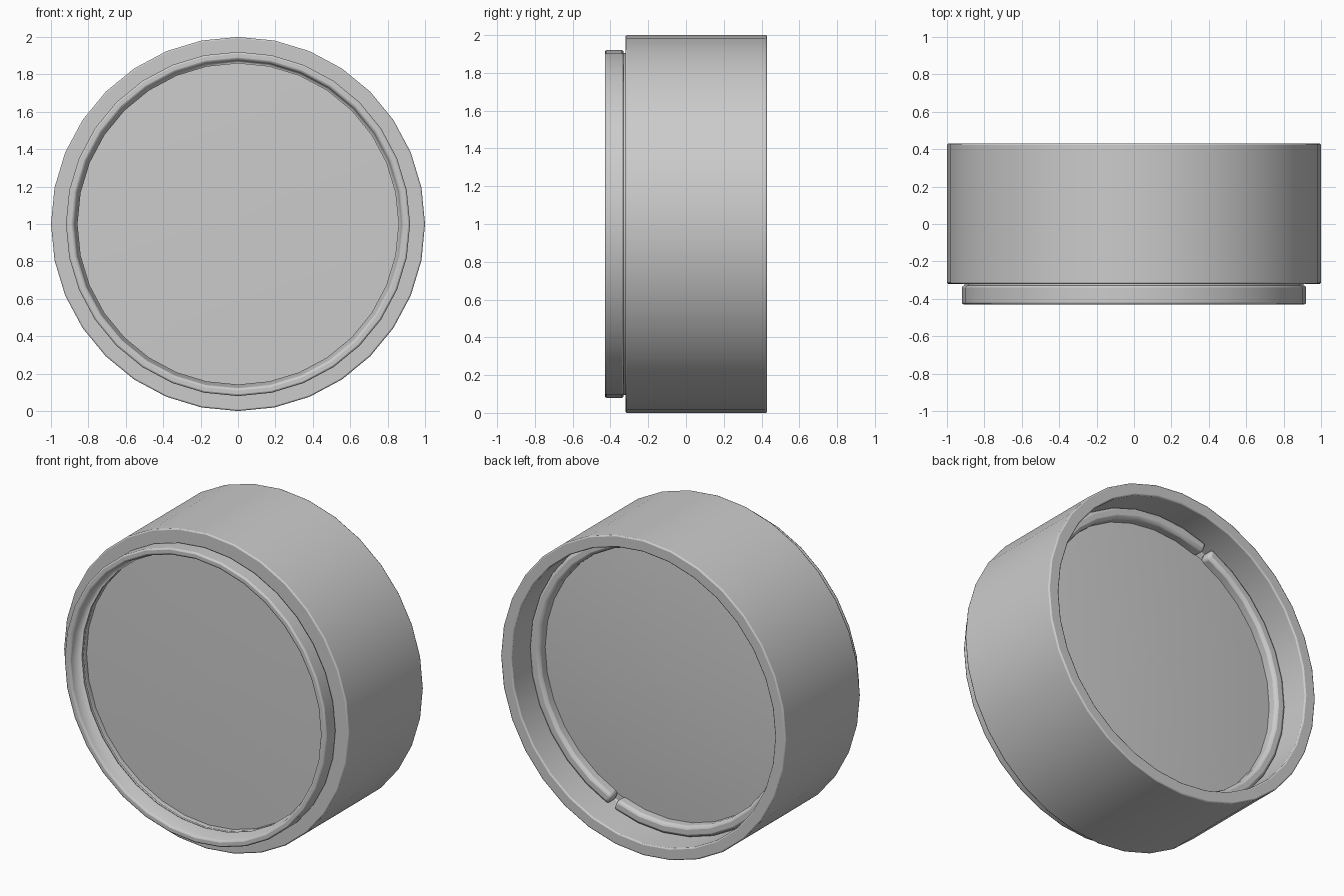
import bpy, bmesh, math

if "Cube" in bpy.data.objects:
    bpy.data.objects.remove(bpy.data.objects["Cube"])

SIDES = 32


def sweep(name, profile, start=0.0, end=360.0, steps=SIDES, bevel=0.0):
    """Turn a closed (radius, y) profile about the lens axis."""
    full = end - start >= 360
    bm = bmesh.new()
    rings = []
    for i in range(steps if full else steps + 1):
        t = math.radians(start + (end - start) * i / steps)
        rings.append([bm.verts.new((r * math.cos(t), y, 1 + r * math.sin(t)))
                      for r, y in profile])
    n = len(profile)
    for i in range(steps):
        a, b = rings[i], rings[(i + 1) % len(rings)]
        for j in range(n):
            k = (j + 1) % n
            bm.faces.new((a[j], a[k], b[k], b[j]))
    if not full:
        bm.faces.new(rings[0])
        bm.faces.new(rings[-1])
    return finish(name, bm, bevel)


def finish(name, bm, bevel=0.0):
    bmesh.ops.remove_doubles(bm, verts=bm.verts, dist=1e-5)
    bmesh.ops.recalc_face_normals(bm, faces=bm.faces)
    mesh = bpy.data.meshes.new(name)
    bm.to_mesh(mesh)
    bm.free()
    obj = bpy.data.objects.new(name, mesh)
    bpy.context.collection.objects.link(obj)
    bpy.context.view_layer.objects.active = obj
    obj.select_set(True)
    bpy.ops.object.shade_smooth_by_angle(angle=math.radians(50))
    obj.select_set(False)
    if bevel:
        mod = obj.modifiers.new("soft_edges", 'BEVEL')
        mod.width = bevel
        mod.segments = 2
        mod.limit_method = 'ANGLE'
        mod.angle_limit = math.radians(40)
    return obj


# Main barrel, open at the back with an inner shelf
sweep("barrel", [(1.0, -0.32), (1.0, 0.43), (0.925, 0.43), (0.925, 0.17),
                 (0.86, 0.17), (0.86, -0.32)], bevel=0.008)

# Narrow neck and front rim
sweep("front_neck", [(0.905, -0.34), (0.905, -0.31), (0.862, -0.31), (0.862, -0.34)])
sweep("front_rim", [(0.92, -0.43), (0.92, -0.33), (0.858, -0.33), (0.858, -0.34),
                    (0.88, -0.43)], bevel=0.014)

# Retaining ring at the back, split by two spanner slots
for side, start in (("lower", 112.5), ("upper", 292.5)):
    sweep("retaining_ring_" + side,
          [(0.925, 0.17), (0.925, 0.255), (0.855, 0.255), (0.855, 0.17)],
          start + 1.3, start + 178.7, SIDES // 2, bevel=0.02)

# Glass element with gently domed faces
bm = bmesh.new()
R = 0.864
profile = [(R * f, -0.29 - 0.012 * (1 - f * f)) for f in (0.02, 0.35, 0.7, 1)]
profile += [(R * f, 0.19 + 0.035 * (1 - f * f)) for f in (1, 0.85, 0.7, 0.5, 0.25, 0.02)]
rings = [[bm.verts.new((r * math.cos(2 * math.pi * i / SIDES), y,
                        1 + r * math.sin(2 * math.pi * i / SIDES)))
          for i in range(SIDES)] for r, y in profile]
for a, b in zip(rings, rings[1:]):
    for i in range(SIDES):
        k = (i + 1) % SIDES
        bm.faces.new((a[i], a[k], b[k], b[i]))
bm.faces.new(rings[0])
bm.faces.new(rings[-1])
finish("glass", bm)
